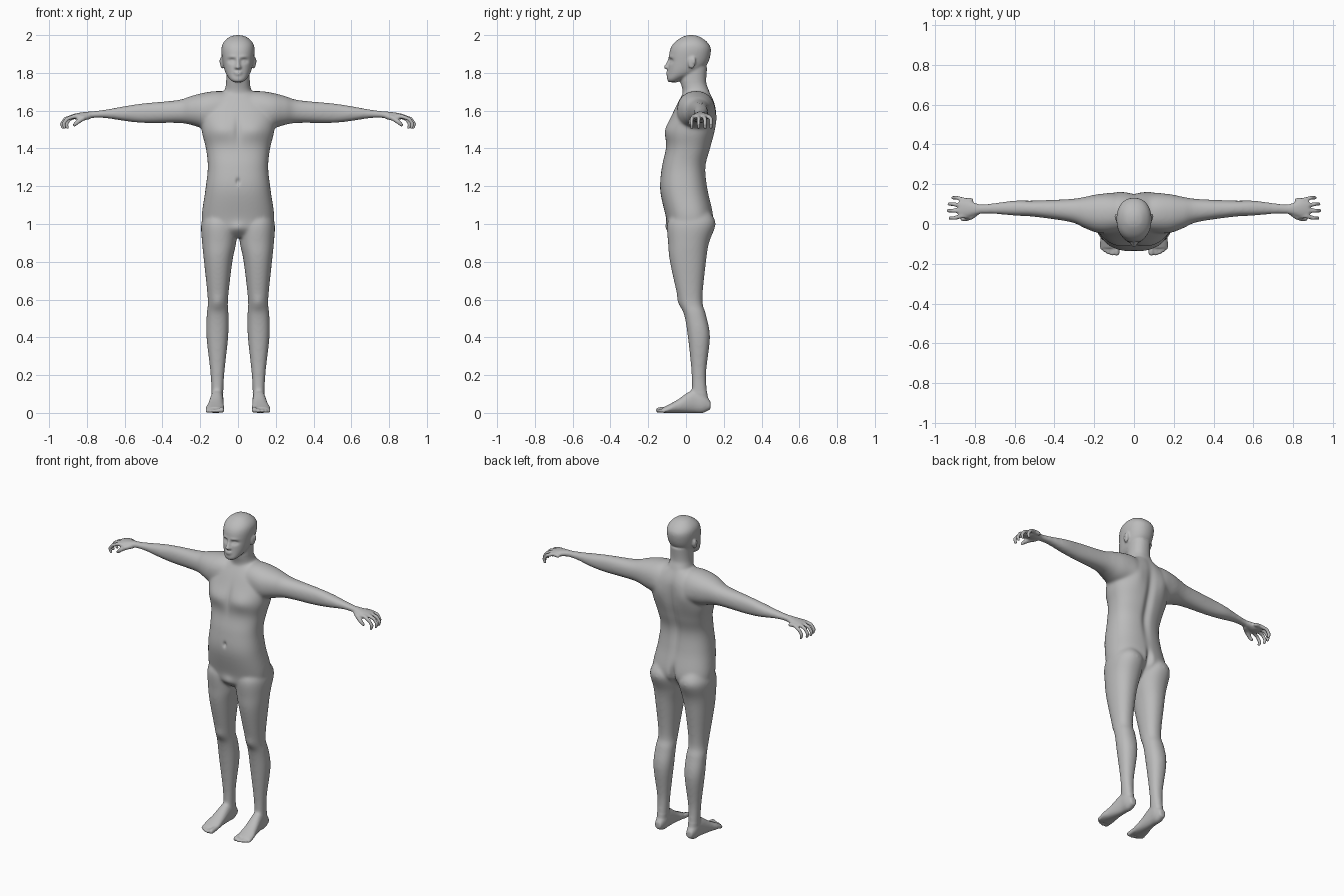
import bpy, bmesh, math
from mathutils import Vector, Matrix

default_cube = bpy.data.objects.get("Cube")
if default_cube:
    bpy.data.objects.remove(default_cube)

bm = bmesh.new()
PLACE = {
    "x": lambda along, u, v: (along, u, v),
    "y": lambda along, u, v: (u, along, v),
    "z": lambda along, u, v: (u, v, along),
}


def spline_rows(rows, steps=5):
    """Catmull-Rom interpolation between cross-section rows."""
    padded = [rows[0], *rows, rows[-1]]
    for before, start, end, after in zip(padded, padded[1:], padded[2:], padded[3:]):
        for step in range(steps):
            t = step / steps
            row = []
            for p, q, r, s in zip(before, start, end, after):
                tangent_in, tangent_out = (r - p) / 2, (s - q) / 2
                ease = t * t * (3 - 2 * t)
                bend = t * (1 - t) * (tangent_in * (1 - t) - tangent_out * t)
                row.append(q + (r - q) * ease + bend)
            yield row
    yield rows[-1]


def rounded(wave, power):
    """Superellipse coordinate from a sine or cosine."""
    return math.copysign(abs(wave) ** (2 / power), wave)


def loft(axis, rows, power=2.2, sides=40):
    """Skin rounded sections; a row is position, low and high u, low and high v."""
    rings = []
    for along, u_low, u_high, v_low, v_high in spline_rows(rows):
        ring = []
        for i in range(sides):
            angle = math.tau * i / sides
            u = (u_low + u_high + (u_high - u_low) * rounded(math.cos(angle), power)) / 2
            v = (v_low + v_high + (v_high - v_low) * rounded(math.sin(angle), power)) / 2
            ring.append(bm.verts.new(PLACE[axis](along, u, v)))
        rings.append(ring)
    for ring, following in zip(rings, rings[1:]):
        for i in range(sides):
            j = (i + 1) % sides
            bm.faces.new((ring[i], ring[j], following[j], following[i]))
    bm.faces.new(reversed(rings[0]))
    bm.faces.new(rings[-1])


def symmetric_loft(rows, power=2.2):
    """Loft upward around the centre line; a row is height, half width, front, back."""
    loft("z", [(height, -half, half, front, back) for height, half, front, back in rows], power)


def ellipsoid(centre, radii):
    bmesh.ops.create_uvsphere(bm, u_segments=20, v_segments=12, radius=1,
                              matrix=Matrix.LocRotScale(Vector(centre), None, Vector(radii)))


def digit_chain(points, thick, thin):
    """Chain of rounded segments tapering from thick to thin."""
    joints = [Vector(point) for point in points]
    last = len(joints) - 1
    radii = [thick + (thin - thick) * i / last for i in range(len(joints))]
    for joint, radius in zip(joints, radii):
        ellipsoid(joint, (radius, radius, radius))
    for start, end, wide, narrow in zip(joints, joints[1:], radii, radii[1:]):
        turn = (end - start).to_track_quat("Z", "Y").to_matrix().to_4x4()
        bmesh.ops.create_cone(bm, cap_ends=True, segments=16, radius1=wide, radius2=narrow,
                              depth=(end - start).length,
                              matrix=Matrix.Translation((start + end) / 2) @ turn)


# Leg, from hip to heel
loft("z", [
    (1.06, .03, .17, -.07, .13),
    (1, .004, .195, -.1, .157),
    (.9, .01, .19, -.095, .122),
    (.8, .03, .18, -.085, .106),
    (.6, .053, .16, -.04, .087),
    (.52, .05, .166, -.01, .106),
    (.4, .052, .167, .01, .127),
    (.2, .073, .145, .03, .106),
    (.05, .08, .14, .03, .12),
])

# Foot, from heel to ball
loft("y", [
    (.13, .09, .13, .02, .06),
    (.09, .078, .142, 0, .11),
    (.04, .077, .145, 0, .125),
    (-.04, .075, .16, 0, .073),
    (-.08, .072, .17, 0, .05),
    (-.12, .08, .165, 0, .03),
])

# Toes
for x, tip, radius in ((.087, -.145, .015), (.11, -.15, .01), (.13, -.143, .01),
                       (.147, -.133, .01), (.162, -.12, .01)):
    digit_chain([(x, -.09, .02), (x, tip, radius)], radius, radius)

# Arm and palm
loft("x", [
    (0, -.03, .13, 1.5, 1.69),
    (.1, -.045, .15, 1.5, 1.704),
    (.18, -.045, .15, 1.505, 1.695),
    (.25, -.02, .136, 1.525, 1.677),
    (.32, .01, .126, 1.535, 1.656),
    (.5, .036, .118, 1.535, 1.639),
    (.6, .042, .118, 1.545, 1.624),
    (.7, .05, .106, 1.56, 1.606),
    (.78, .05, .1, 1.56, 1.596),
    (.84, .034, .122, 1.55, 1.589),
    (.88, .04, .12, 1.56, 1.58),
])

# Fingers, then thumb
for y, fan, reach in ((.04, -.01, -.005), (.067, 0, .004), (.094, .006, 0), (.12, .012, -.02)):
    knuckle = .87 + reach
    digit_chain([(knuckle - .03, y, 1.567), (knuckle, y, 1.57), (knuckle + .04, y + fan, 1.557),
                 (knuckle + .06, y + fan, 1.53), (knuckle + .053, y + fan, 1.51)], .012, .009)
digit_chain([(.79, .06, 1.57), (.82, .035, 1.56), (.85, .024, 1.54), (.866, .026, 1.525)], .016, .01)

# Ear
ellipsoid((.086, .03, 1.853), (.008, .02, .032))
ellipsoid((.09, .04, 1.862), (.008, .012, .022))

# Copy the limbs and ear to the other side
bmesh.ops.mirror(bm, geom=bm.verts[:] + bm.edges[:] + bm.faces[:], axis="X", merge_dist=-1)

# Torso
symmetric_loft([
    (.93, .06, -.06, .05),
    (.97, .16, -.095, .1),
    (1.03, .192, -.105, .145),
    (1.18, .173, -.137, .116),
    (1.3, .16, -.128, .105),
    (1.4, .17, -.107, .13),
    (1.5, .193, -.104, .153),
    (1.62, .19, -.055, .156),
    (1.7, .08, -.01, .125),
], power=2.4)

# Neck
symmetric_loft([
    (1.6, .1, -.02, .14),
    (1.7, .073, -.018, .125),
    (1.75, .063, -.028, .108),
    (1.83, .062, -.03, .112),
])

# Head, from chin to crown
symmetric_loft([
    (1.75, .022, -.09, -.045),
    (1.765, .042, -.1, -.02),
    (1.8, .066, -.097, .065),
    (1.85, .08, -.093, .115),
    (1.92, .088, -.085, .132),
    (1.96, .078, -.062, .115),
    (1.99, .045, -.02, .075),
    (2, .01, .015, .04),
])

# Nose and lips
digit_chain([(0, -.088, 1.872), (0, -.1, 1.842), (0, -.106, 1.831)], .008, .011)
for x in (-.011, .011):
    ellipsoid((x, -.097, 1.829), (.008, .012, .008))
ellipsoid((0, -.097, 1.803), (.023, .009, .005))
ellipsoid((0, -.096, 1.793), (.019, .01, .006))

# Fuse the parts into one skin
body_mesh = bpy.data.meshes.new("body")
bm.to_mesh(body_mesh)
bm.free()
body = bpy.data.objects.new("body", body_mesh)
bpy.context.collection.objects.link(body)
bpy.context.view_layer.objects.active = body
body.select_set(True)
fuse = body.modifiers.new("fuse", "REMESH")
fuse.mode = "VOXEL"
fuse.voxel_size = .006
bpy.ops.object.modifier_apply(modifier=fuse.name)

# Soften everything a little, the trunk and limbs more
bm = bmesh.new()
bm.from_mesh(body.data)
broad = [v for v in bm.verts if abs(v.co.x) < .78 and .11 < v.co.z < 1.75]
for verts, passes in ((bm.verts[:], 2), (broad, 12)):
    for repeat in range(passes):
        bmesh.ops.smooth_vert(bm, verts=verts, factor=.5, use_axis_x=True, use_axis_y=True, use_axis_z=True)


def sculpt(x, y, z, width, height, push):
    """Push the skin softly along y around a point and its mirror image."""
    for vert in bm.verts:
        if (vert.co.y - .03) * (y - .03) > 0:
            across = (abs(vert.co.x) - x) / width
            up = (vert.co.z - z) / height
            vert.co.y += push * math.exp(-across * across - up * up)


# Eye sockets, eyeballs and brows
sculpt(.032, -.09, 1.864, .019, .012, .016)
sculpt(.032, -.09, 1.862, .011, .007, -.008)
sculpt(.03, -.09, 1.885, .022, .008, -.004)
# Chest, breastbone, navel and groin
sculpt(.09, -.1, 1.5, .07, .05, -.012)
sculpt(0, -.1, 1.5, .018, .07, .008)
sculpt(0, -.1, 1.225, .01, .016, .012)
sculpt(0, -.1, .98, .035, .03, -.01)
# Spine, shoulder blades and seat cleft
sculpt(0, .1, 1.4, .025, .2, -.016)
sculpt(.095, .1, 1.55, .05, .07, .01)
sculpt(0, .1, 1.02, .018, .06, -.025)
# Knee caps
sculpt(.107, -.04, .585, .03, .035, -.007)
bm.to_mesh(body.data)
bm.free()

# One plain colour
skin = bpy.data.materials.new("plain grey")
skin.use_nodes = True
grey = (.5, .5, .5, 1)
skin.diffuse_color = grey
skin.node_tree.nodes["Principled BSDF"].inputs["Base Color"].default_value = grey
body.data.materials.append(skin)
bpy.ops.object.shade_smooth_by_angle(angle=math.radians(60))
